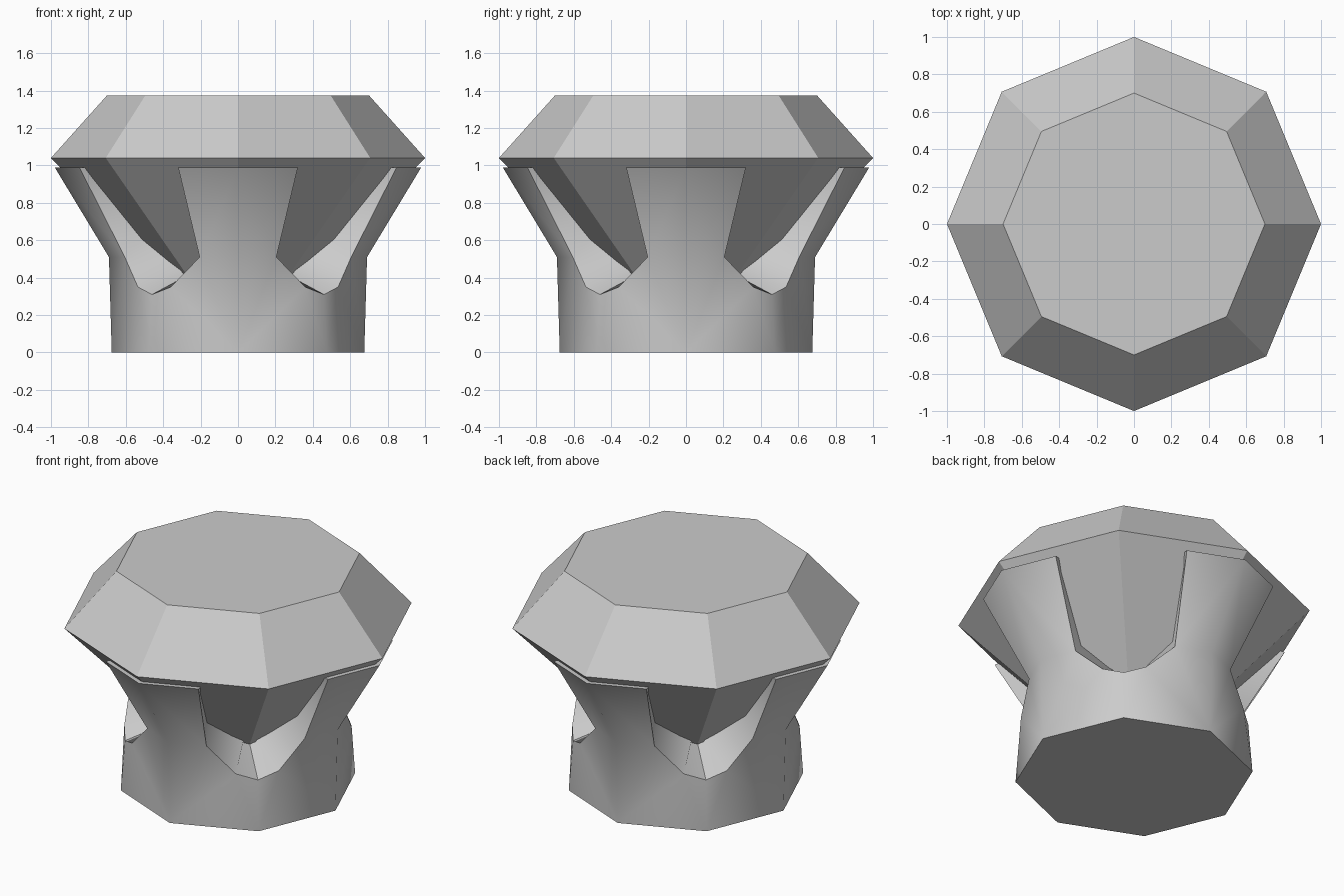
import bpy, bmesh, math
from mathutils import Vector, Matrix

if "Cube" in bpy.data.objects:
    bpy.data.objects.remove(bpy.data.objects["Cube"])


def make_object(name, bm):
    bmesh.ops.remove_doubles(bm, verts=bm.verts, dist=0.0005)
    bmesh.ops.recalc_face_normals(bm, faces=bm.faces)
    mesh = bpy.data.meshes.new(name)
    bm.to_mesh(mesh)
    bm.free()
    obj = bpy.data.objects.new(name, mesh)
    bpy.context.collection.objects.link(obj)
    return obj


# Eight-sided faceted gem: table, girdle, pointed pavilion
bm = bmesh.new()
rings = []
for r, z in ((0.70, 1.375), (1.0, 1.04)):
    rings.append([bm.verts.new((r * math.cos(i * math.pi / 4),
                                r * math.sin(i * math.pi / 4), z)) for i in range(8)])
tip = bm.verts.new((0, 0, 0.02))
bm.faces.new(rings[0])
for i in range(8):
    j = (i + 1) % 8
    bm.faces.new((rings[0][i], rings[1][i], rings[1][j], rings[0][j]))
    bm.faces.new((rings[1][i], tip, rings[1][j]))
make_object("gem", bm)

# Setting: one eighth (half a prong and half a window), mirrored and rotated
P = {
    # prong centre line
    "base": (0, -0.675, 0), "waist": (0, -0.69, 0.51),
    "top": (0, -0.98, 0.99), "top_in": (0, -0.80, 0.99),
    # window rim, from prong top down to the bottom of the notch
    "a": (0.32, -0.848, 0.99), "b": (0.205, -0.605, 0.51),
    "c": (0.36, -0.535, 0.35), "d": (0.46, -0.46, 0.31),
    # inner ends of the window walls, hidden in the gem
    "a_in": (0.29, -0.67, 0.99), "b_in": (0.11, -0.46, 0.66),
    "c_in": (0.22, -0.24, 0.47), "d_in": (0.20, -0.20, 0.45),
    "corner": (0.477, -0.477, 0), "core": (0, 0, 0.30), "floor": (0, 0, 0),
}
FACES = [
    "top a b waist", "base waist b", "base b c", "base c corner", "corner c d",
    "top top_in a_in a", "a a_in b_in b", "b b_in c_in c", "c c_in d_in d",
    "top_in core a_in", "a_in core b_in", "b_in core c_in", "c_in core d_in",
    "base corner floor",
]
bm = bmesh.new()
for k in range(4):
    rot = Matrix.Rotation(k * math.pi / 2, 4, 'Z')
    for side in (1, -1):
        pts = {n: rot @ Vector((side * p[0], p[1], p[2])) for n, p in P.items()}
        for names in FACES:
            bm.faces.new([bm.verts.new(pts[n]) for n in names.split()])
setting = make_object("prong_setting", bm)

# Smooth outer skin with crisp rims
bpy.context.view_layer.objects.active = setting
setting.select_set(True)
bpy.ops.object.shade_smooth_by_angle(angle=math.radians(50))
